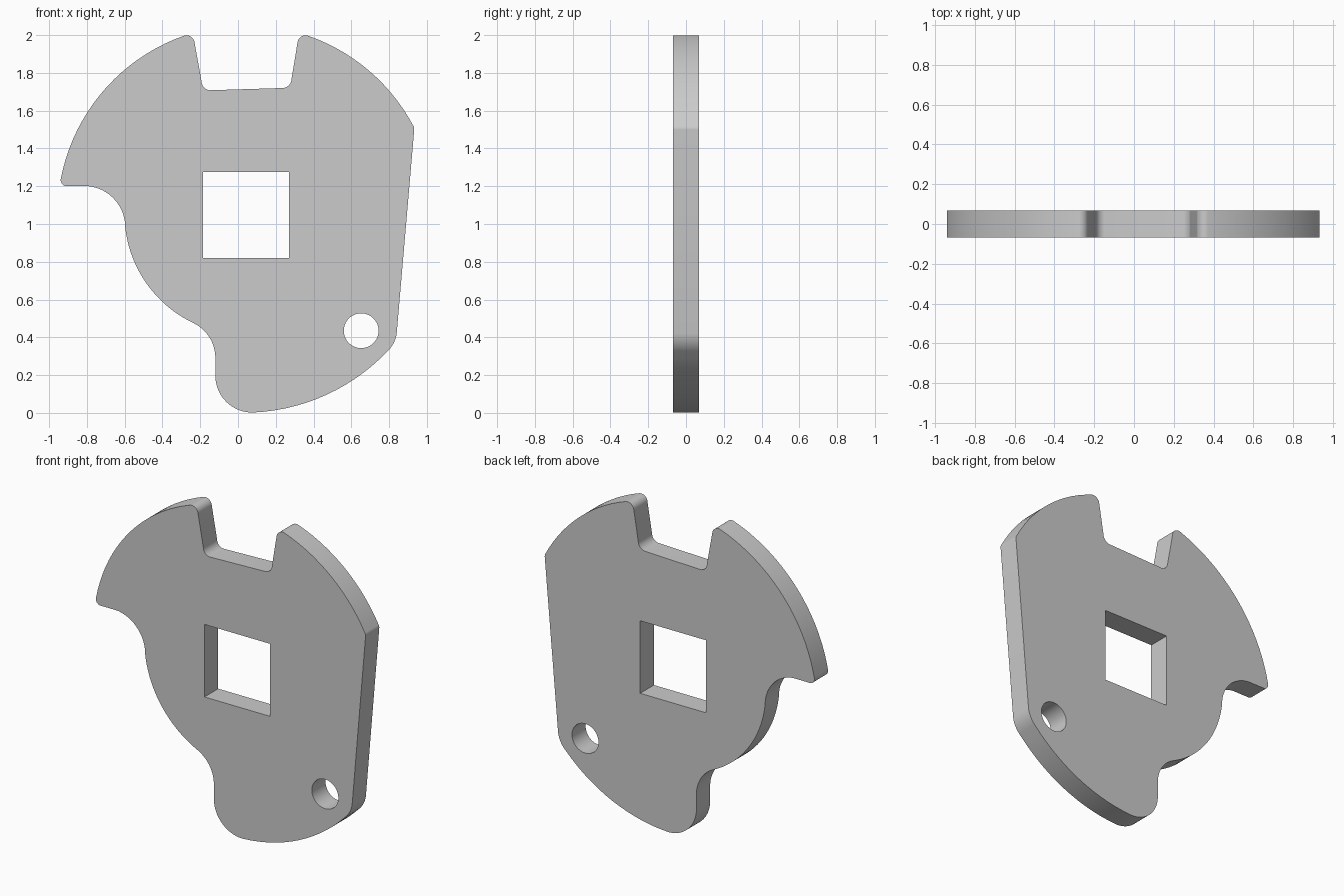
import bpy, bmesh, math
from mathutils import Vector

if "Cube" in bpy.data.objects:
    bpy.data.objects.remove(bpy.data.objects["Cube"])

HALF_THICKNESS = 0.068

# Outline, clockwise from the left tip: x, z, turn in degrees to the next point
# (0 = straight, positive = convex arc, negative = concave arc)
OUTLINE = [
    (-0.938, 1.24, 59.7), (-0.285, 1.997, 99),                        # left lobe
    (-0.23, 1.96, 0), (-0.193, 1.755, -82), (-0.15, 1.708, 0),        # top notch
    (0.24, 1.72, -79), (0.283, 1.765, 0), (0.315, 1.96, 99),
    (0.37, 1.997, 42.8), (0.928, 1.52, 33),                           # right lobe
    (0.933, 1.50, 0), (0.84, 0.42, 39),                               # right flat
    (0.79, 0.325, 43.8), (0.08, 0.002, 92),                           # lower edge
    (-0.12, 0.20, 0), (-0.12, 0.29, -64),                             # lower left foot
    (-0.235, 0.475, 58), (-0.597, 0.98, -84),                         # hub and hook
    (-0.79, 1.20, 0), (-0.907, 1.20, 102),
]


def arc(p, q, turn):
    """Points from p up to (not including) q along an arc."""
    p, q = Vector(p), Vector(q)
    if turn == 0:
        return [p]
    a = math.radians(turn)
    d = q - p
    centre = (p + q) / 2 + Vector((d.y, -d.x)) / (2 * math.tan(a / 2))
    v = p - centre
    n = max(4, int(abs(turn) / 3))
    pts = []
    for i in range(n):
        c, s = math.cos(-a * i / n), math.sin(-a * i / n)
        pts.append(centre + Vector((v.x * c - v.y * s, v.x * s + v.y * c)))
    return pts


def add_loop(curve, pts):
    spline = curve.splines.new('POLY')
    spline.points.add(len(pts) - 1)
    for point, p in zip(spline.points, pts):
        point.co = (p[0], p[1], 0, 1)
    spline.use_cyclic_u = True


curve = bpy.data.curves.new("cam_plate", 'CURVE')
curve.dimensions = '2D'
curve.fill_mode = 'BOTH'
curve.extrude = HALF_THICKNESS

# Outer profile
outer = []
for a, b in zip(OUTLINE, OUTLINE[1:] + OUTLINE[:1]):
    outer += arc(a[:2], b[:2], a[2])
add_loop(curve, outer)

# Square drive hole
add_loop(curve, [(-0.185, 0.82), (0.27, 0.82), (0.27, 1.275), (-0.185, 1.275)])

# Round pin hole
add_loop(curve, [(0.652 + 0.092 * math.cos(math.tau * i / 64),
                  0.435 + 0.092 * math.sin(math.tau * i / 64)) for i in range(64)])

# Stand the plate upright and turn it into a clean mesh
plate = bpy.data.objects.new("cam_plate", curve)
bpy.context.collection.objects.link(plate)
plate.rotation_euler.x = math.pi / 2
bpy.context.view_layer.objects.active = plate
plate.select_set(True)
bpy.ops.object.convert(target='MESH')
plate = bpy.context.object
bm = bmesh.new()
bm.from_mesh(plate.data)
bmesh.ops.remove_doubles(bm, verts=bm.verts, dist=1e-5)
bmesh.ops.recalc_face_normals(bm, faces=bm.faces)
bm.to_mesh(plate.data)
bm.free()
bpy.ops.object.shade_smooth_by_angle(angle=math.radians(30))
